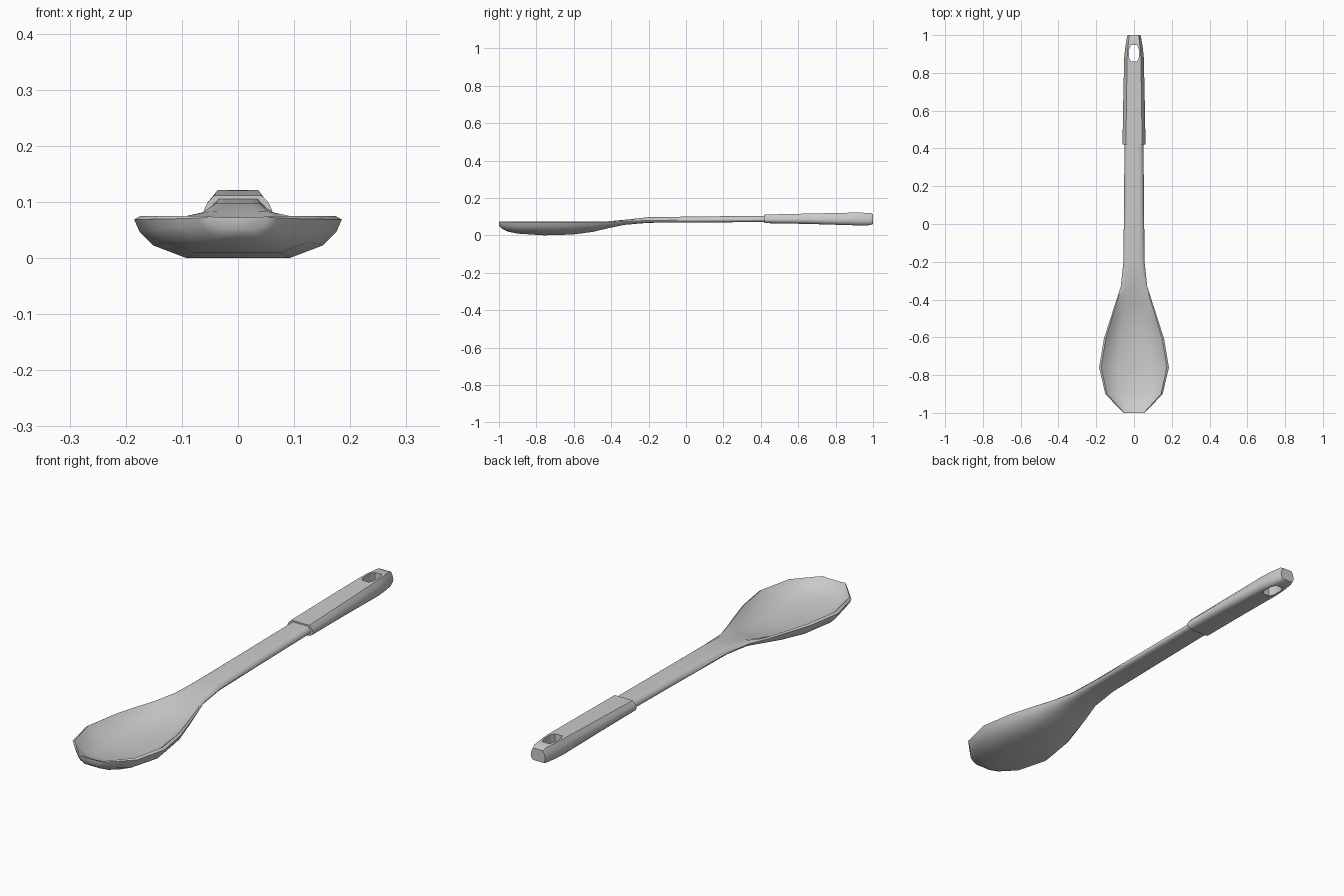
import bpy, bmesh

cube = bpy.data.objects.get("Cube")
if cube:
    bpy.data.objects.remove(cube)

grey = bpy.data.materials.new("plain_grey")
grey.use_nodes = True
colour = (0.6, 0.6, 0.6, 1)
grey.diffuse_color = colour
grey.node_tree.nodes["Principled BSDF"].inputs["Base Color"].default_value = colour

# Half cross-sections (width fraction, height fraction): the first three lie on the upper face
BOWL = [(0, 0), (.45, .08), (.76, .45), (.94, 1), (1, .91), (.95, .63), (.82, .3), (.5, 0), (0, 0)]
HANDLE = [(0, 0), (.4, 0), (.7, 0), (.9, .72), (1, .42), (.95, .22), (.82, .07), (.6, 0), (0, 0)]


def section(y, w, rim, floor, bottom, k):
    """Closed ring of points; k blends from the bowl shape (0) to the handle shape (1)."""
    half = []
    for i, (a, b) in enumerate(zip(BOWL, HANDLE)):
        u, v = (p + (q - p) * k for p, q in zip(a, b))
        low = floor if i < 3 else bottom
        half.append((u * w, y, low + v * (rim - low)))
    return half + [(-x, yy, z) for x, yy, z in half[-2:0:-1]]


def finish(name, bm):
    bmesh.ops.recalc_face_normals(bm, faces=bm.faces)
    mesh = bpy.data.meshes.new(name)
    bm.to_mesh(mesh)
    bm.free()
    mesh.materials.append(grey)
    obj = bpy.data.objects.new(name, mesh)
    bpy.context.scene.collection.objects.link(obj)
    return obj


def loft(name, rows):
    bm = bmesh.new()
    rings = [[bm.verts.new(p) for p in section(*r)] for r in rows]
    n = len(rings[0])
    for a, b in zip(rings, rings[1:]):
        for i in range(n):
            j = (i + 1) % n
            bm.faces.new((a[i], a[j], b[j], b[i]))
    bm.faces.new(rings[0])
    bm.faces.new(rings[-1])
    return finish(name, bm)


def smooth(obj, angle):
    bpy.ops.object.select_all(action='DESELECT')
    obj.select_set(True)
    bpy.context.view_layer.objects.active = obj
    bpy.ops.object.shade_smooth_by_angle(angle=angle)


# Bowl and shaft: y, half width, rim height, floor height, bottom height, blend
spoon = loft("bowl_and_shaft", [
    (-1.0, .055, .074, .072, .052, 0),
    (-.985, .07, .075, .066, .035, 0),
    (-.95, .104, .075, .046, .019, 0),
    (-.9, .152, .075, .032, .009, 0),
    (-.76, .185, .075, .021, 0, 0),
    (-.61, .16, .075, .024, .004, 0),
    (-.5, .125, .075, .037, .018, 0),
    (-.42, .099, .077, .057, .037, .2),
    (-.33, .07, .086, .082, .056, .6),
    (-.2, .056, .097, .097, .067, 1),
    (.1, .053, .101, .101, .069, 1),
    (.45, .05, .105, .105, .071, 1)])

# Thicker grip with a tapered, rounded end
grip = loft("grip", [
    (.42, .061, .111, .111, .065, 1),
    (.65, .057, .116, .116, .061, 1),
    (.88, .052, .121, .121, .054, 1),
    (.93, .047, .121, .121, .053, 1),
    (.985, .038, .12, .12, .054, 1),
    (1.0, .034, .113, .113, .061, 1)])

# Hanging hole: a chamfered slot cut straight through the grip
bm = bmesh.new()
outline = [(.026, .88), (.026, .925), (.016, .947), (-.016, .947),
           (-.026, .925), (-.026, .88), (-.016, .86), (.016, .86)]
face = bm.faces.new([bm.verts.new((x, y, 0)) for x, y in outline])
top = bmesh.ops.extrude_face_region(bm, geom=[face])["geom"]
bmesh.ops.translate(bm, vec=(0, 0, .2), verts=[v for v in top if isinstance(v, bmesh.types.BMVert)])
cutter = finish("hole_cutter", bm)
cutter.hide_render = True

cut = grip.modifiers.new("hanging_hole", 'BOOLEAN')
cut.operation = 'DIFFERENCE'
cut.solver = 'EXACT'
cut.object = cutter
smooth(spoon, 0.87)
bpy.context.view_layer.objects.active = grip
bpy.ops.object.select_all(action='DESELECT')
grip.select_set(True)
bpy.ops.object.modifier_apply(modifier=cut.name)
bpy.data.objects.remove(cutter)
smooth(grip, 0.87)
